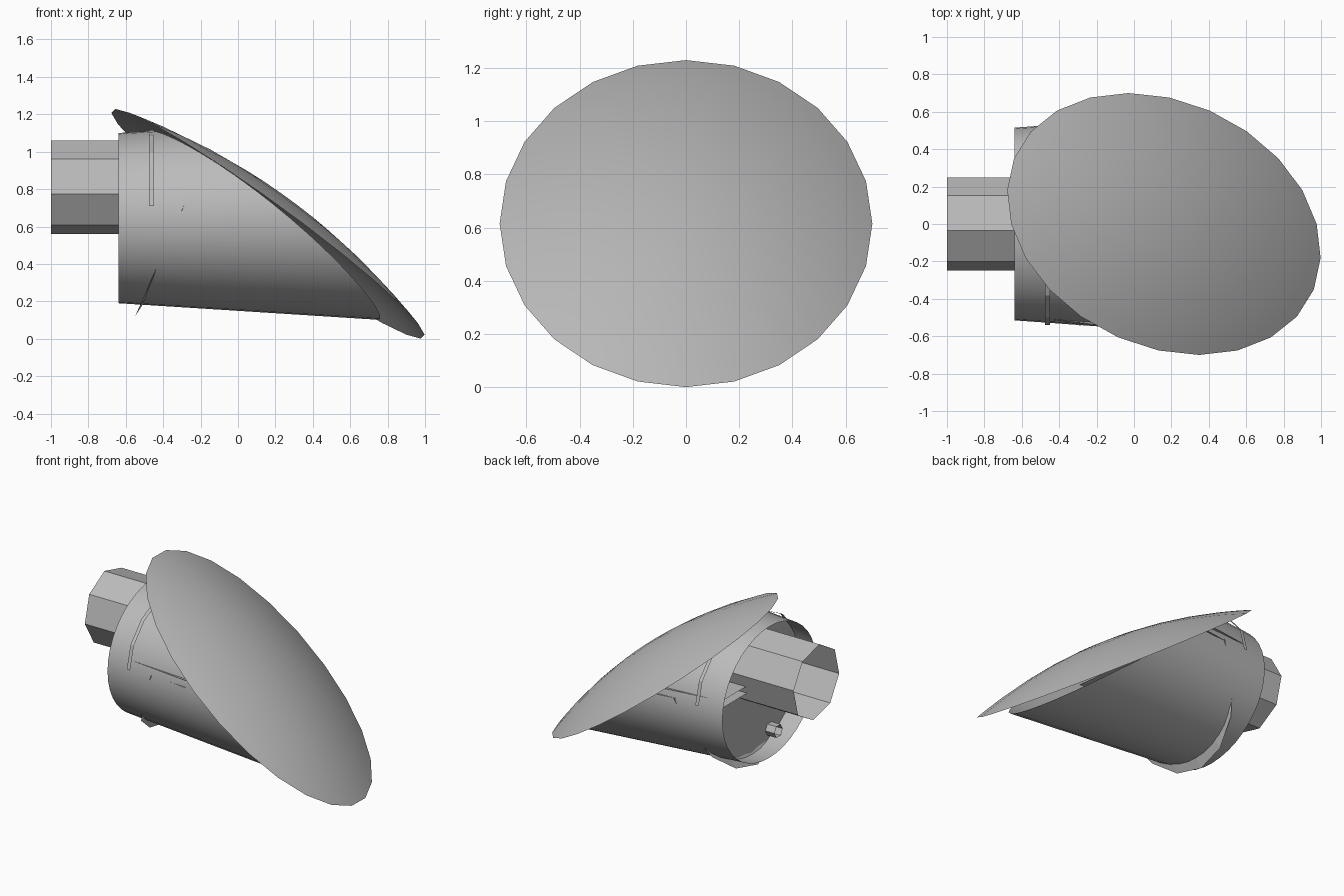
import bpy, bmesh
from math import sin, cos, pi, radians
from mathutils import Vector

cube = bpy.data.objects.get("Cube")
if cube:
    bpy.data.objects.remove(cube)

grey = bpy.data.materials.new("plain_grey")
grey.use_nodes = True
colour = (0.5, 0.5, 0.5, 1)
grey.diffuse_color = colour
grey.node_tree.nodes["Principled BSDF"].inputs["Base Color"].default_value = colour


def loft(name, rows, closed=True, smooth=None):
    """Skin a list of point rows; closed rows wrap around."""
    bm = bmesh.new()
    grid = [[bm.verts.new(p) for p in row] for row in rows]
    n = len(rows[0])
    for a, b in zip(grid, grid[1:]):
        for i in range(n if closed else n - 1):
            j = (i + 1) % n
            bm.faces.new((a[i], a[j], b[j], b[i]))
    bmesh.ops.remove_doubles(bm, verts=bm.verts, dist=0.0001)
    bmesh.ops.recalc_face_normals(bm, faces=bm.faces)
    mesh = bpy.data.meshes.new(name)
    bm.to_mesh(mesh)
    bm.free()
    mesh.materials.append(grey)
    obj = bpy.data.objects.new(name, mesh)
    bpy.context.collection.objects.link(obj)
    if smooth:
        bpy.ops.object.select_all(action='DESELECT')
        obj.select_set(True)
        bpy.context.view_layer.objects.active = obj
        bpy.ops.object.shade_smooth_by_angle(angle=radians(smooth))
    return obj


def ring(x, y, z, ry, rz, sides, turn=0.0):
    angles = [2 * pi * i / sides + turn for i in range(sides)]
    return [Vector((x, y + ry * cos(a), z + rz * sin(a))) for a in angles]


def slant_x(y, z):
    """Slanted plane that carries the rim of the cover."""
    return 0.16 - 0.27 * y - 1.33 * (z - 0.615)


# Domed cover, tilted across the mouth of the body
normal = Vector((1, 0.27, 1.33)).normalized()
cover = []
for r in (0, 0.2, 0.4, 0.6, 0.8, 0.92, 1):
    row = ring(0, 0, 0.615, 0.7 * r, 0.614 * r, 24)
    for p in row:
        p.x = slant_x(p.y, p.z)
        p += normal * 0.155 * (1 - r * r)
    cover.append(row)
loft("domed_cover", cover, smooth=40)

# Flared body, open at the rear and cut along the slant
rear_x, mid_z = -0.64, 0.645
rear = ring(rear_x, 0, mid_z, 0.515, 0.455, 40)
mouth = []
for p in rear:
    x = slant_x(p.y, p.z) + 0.02
    flare = 1 + 0.14 * (x - rear_x)
    mouth.append(Vector((x, p.y * flare, mid_z + (p.z - mid_z) * flare)))
loft("body_shell", [rear, mouth], smooth=40)

# Recessed rear plate
loft("rear_plate", [ring(-0.5, 0, mid_z, 0, 0, 40),
                    ring(-0.5, 0, mid_z, 0.52, 0.46, 40)])

# Open eight-sided pipe and a small six-sided socket
turn = pi / 2 + radians(8)
loft("rear_pipe", [ring(x, 0, 0.81, 0.252, 0.252, 8, turn) for x in (-0.5, -1)])
loft("small_socket", [ring(x, -0.2, 0.28, 0.045, 0.045, 6) for x in (-0.5, -0.57)])

# Two thin slats through the body
for name, z in (("lower_slat", 0.715), ("upper_slat", 0.765)):
    loft(name, [[(-0.62, 0.49, z), (-0.12, 0.56, z)],
                [(-0.62, -0.49, z), (-0.01, -0.56, z)]], closed=False)

# Lower strap, leaning back and hanging under the body
inner, outer = [], []
for i in range(9):
    a = pi * i / 8
    s = sin(a)
    inner.append((-0.285 - 0.22 * s, 0.54 * cos(a), 0.72 - 0.53 * s))
    outer.append((-0.285 - 0.265 * s, 0.545 * cos(a), 0.72 - 0.6 * s))
loft("lower_strap", [inner, outer], closed=False)

# Upper strap, standing upright over the body
edges = []
for x in (-0.475, -0.45):
    edges.append([(x, 0.54 * cos(pi * i / 8), 0.71 + 0.405 * sin(pi * i / 8))
                  for i in range(9)])
loft("upper_strap", edges, closed=False)
